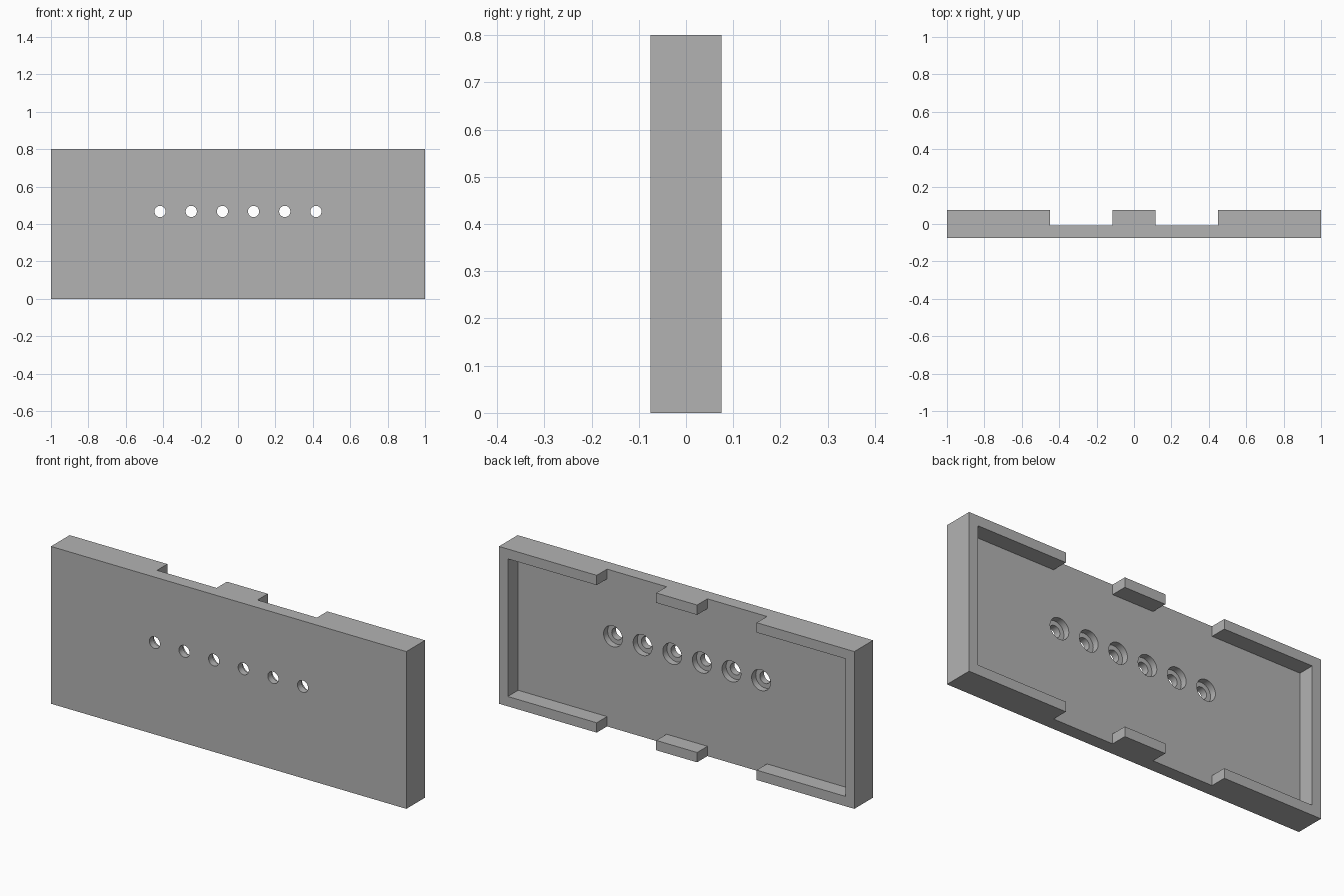
import bpy, bmesh, math

WIDTH, HEIGHT, HALF_DEPTH = 2.0, 0.8, 0.075
FLOOR_Y = -0.008      # face of the recess
WALL = 0.05           # rim thickness
PITCH, HOLE_Z = 1 / 6, 0.467

old = bpy.data.objects.get("Cube")
if old:
    bpy.data.objects.remove(old, do_unlink=True)

grey = bpy.data.materials.new("plain grey")
grey.use_nodes = True
colour = (0.45, 0.45, 0.45, 1)
grey.diffuse_color = colour
grey.node_tree.nodes["Principled BSDF"].inputs["Base Color"].default_value = colour


def extrude_outline(name, outline, y0, y1):
    """Prism from an (x, z) outline, running from y0 to y1."""
    bm = bmesh.new()
    face = bm.faces.new([bm.verts.new((x, y0, z)) for x, z in outline])
    result = bmesh.ops.extrude_face_region(bm, geom=[face])
    moved = [v for v in result["geom"] if isinstance(v, bmesh.types.BMVert)]
    bmesh.ops.translate(bm, verts=moved, vec=(0, y1 - y0, 0))
    bmesh.ops.recalc_face_normals(bm, faces=bm.faces)
    mesh = bpy.data.meshes.new(name)
    bm.to_mesh(mesh)
    bm.free()
    mesh.materials.append(grey)
    obj = bpy.data.objects.new(name, mesh)
    bpy.context.collection.objects.link(obj)
    return obj


def circle(x, z, radius, sides=40):
    return [(x + radius * math.cos(math.tau * i / sides),
             z + radius * math.sin(math.tau * i / sides)) for i in range(sides)]


def cut(target, cutter):
    cutter.hide_render = True
    mod = target.modifiers.new("cut", 'BOOLEAN')
    mod.operation, mod.solver, mod.object = 'DIFFERENCE', 'EXACT', cutter
    bpy.context.view_layer.objects.active = target
    bpy.ops.object.modifier_apply(modifier=mod.name)
    bpy.data.objects.remove(cutter, do_unlink=True)


# Solid panel
w = WIDTH / 2
panel = extrude_outline("mounting_panel", [(-w, 0), (w, 0), (w, HEIGHT), (-w, HEIGHT)],
                        -HALF_DEPTH, HALF_DEPTH)

# Back recess, opening through the rim at two notches on the top and the bottom
inner, outer = HEIGHT / 2 - WALL, HEIGHT / 2 + 0.1
quarter = [(w - WALL, inner), (0.45, inner), (0.45, outer), (0.115, outer), (0.115, inner)]
upper = quarter + [(-x, z) for x, z in reversed(quarter)]
ring = upper + [(x, -z) for x, z in reversed(upper)]
cut(panel, extrude_outline("recess_cutter", [(x, z + HEIGHT / 2) for x, z in ring], FLOOR_Y, 0.2))

# Row of counterbored screw holes
for i in range(6):
    x = (i - 2.5) * PITCH
    cut(panel, extrude_outline("bore_cutter", circle(x, HOLE_Z, 0.053), FLOOR_Y - 0.033, 0.2))
    cut(panel, extrude_outline("hole_cutter", circle(x, HOLE_Z, 0.03), -0.2, 0.2))

# Smooth hole walls, sharp panel edges
bpy.ops.object.select_all(action='DESELECT')
panel.select_set(True)
bpy.context.view_layer.objects.active = panel
bpy.ops.object.shade_smooth_by_angle(angle=math.radians(30))
